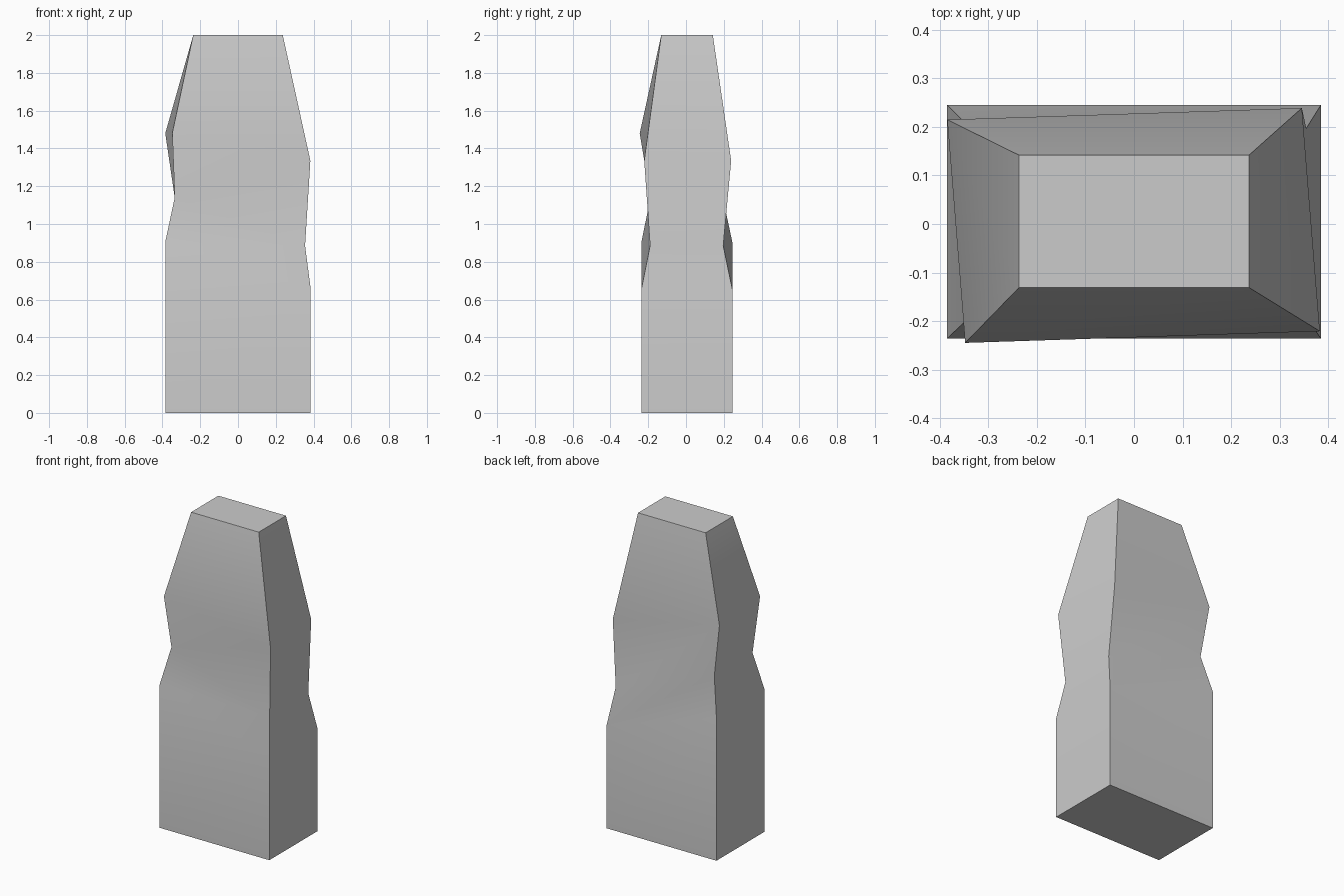
import bpy, bmesh, math

if "Cube" in bpy.data.objects:
    bpy.data.objects.remove(bpy.data.objects["Cube"])

# Rings of four corners: front left, front right, back right, back left.
# The waist and shoulder rings tilt down to the right.
B = [(-0.385, -0.236), (0.385, -0.236), (0.385, 0.245), (-0.385, 0.245)]
WAIST = [(-0.335, -0.188), (0.355, -0.19), (0.355, 0.197), (-0.335, 0.195)]
SHOULDER = [(-0.348, -0.245), (0.383, -0.221), (0.346, 0.239), (-0.385, 0.215)]
TOP = [(-0.237, -0.131), (0.237, -0.131), (0.237, 0.142), (-0.237, 0.142)]
# (corners, z on the left, z on the right)
rings = [(B, 0, 0), (B, 0.905, 0.655), (WAIST, 1.14, 0.885),
         (SHOULDER, 1.48, 1.335), (TOP, 2, 2)]

# Standing stone: loft the rings and cap both ends
bm = bmesh.new()
loops = [[bm.verts.new((x, y, zl if x < 0 else zr)) for x, y in pts]
         for pts, zl, zr in rings]
for lo, hi in zip(loops, loops[1:]):
    for i in range(4):
        j = (i + 1) % 4
        bm.faces.new((lo[i], lo[j], hi[j], hi[i]))
bm.faces.new(loops[0][::-1])
bm.faces.new(loops[-1])

mesh = bpy.data.meshes.new("pillar")
bm.to_mesh(mesh)
bm.free()
pillar = bpy.data.objects.new("pillar", mesh)
bpy.context.collection.objects.link(pillar)

# Soft bends along the sides, sharp corners
bpy.context.view_layer.objects.active = pillar
pillar.select_set(True)
bpy.ops.object.shade_smooth_by_angle(angle=math.radians(40))
